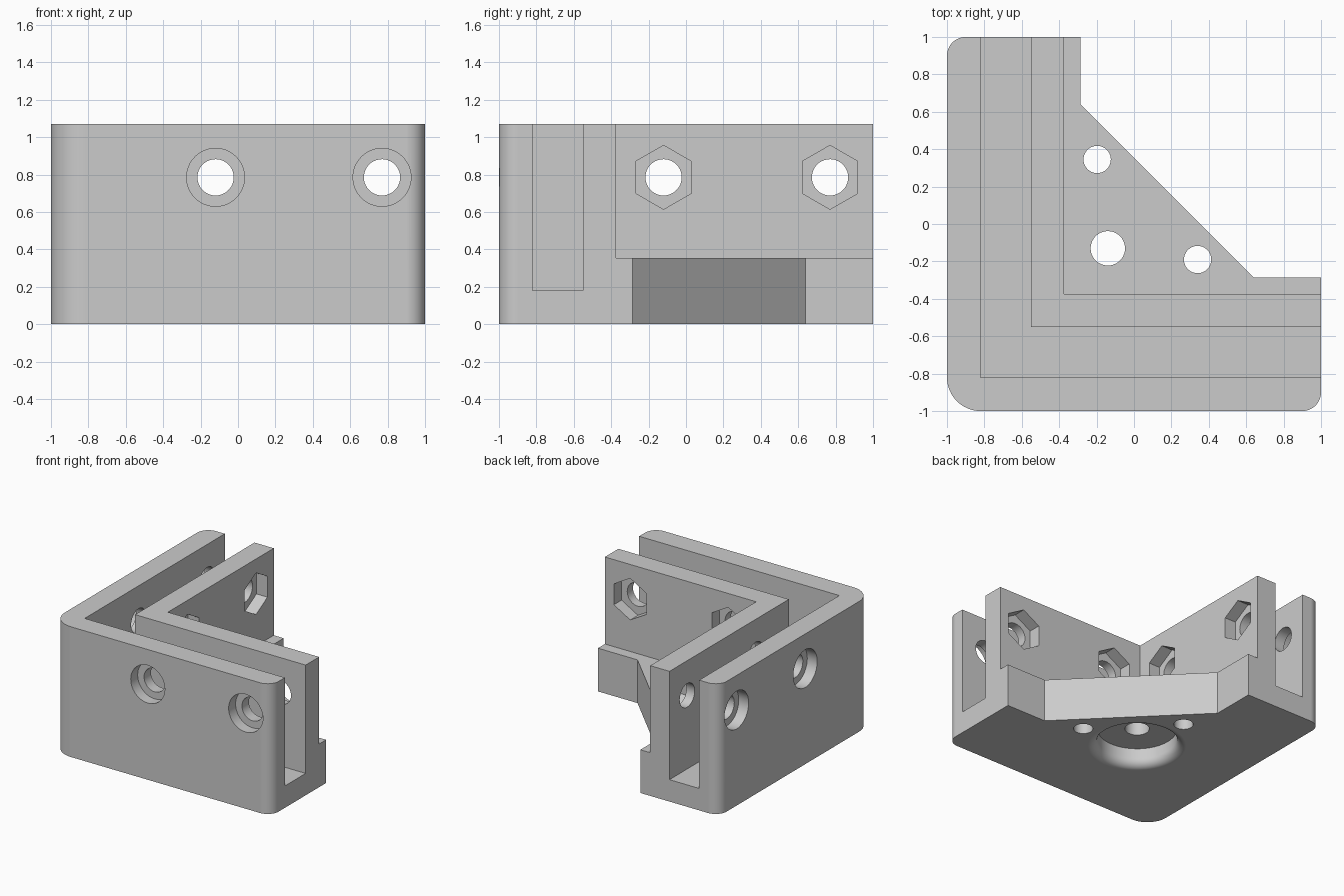
import bpy, bmesh, math
from math import pi, sin, cos

cube = bpy.data.objects.get("Cube")
if cube:
    bpy.data.objects.remove(cube, do_unlink=True)

TOP = 1.07
INNER = -0.375          # inside face of the inner wall
SLOT = (-0.82, -0.55)   # panel slot limits
LEDGE = -0.285          # edge of the base shelf
SHELF_Z = 0.355
BOLT_Z = 0.785

grey = bpy.data.materials.new("plain grey")
grey.use_nodes = True
grey.diffuse_color = (0.6, 0.6, 0.6, 1)
grey.node_tree.nodes["Principled BSDF"].inputs["Base Color"].default_value = (0.6, 0.6, 0.6, 1)


def new_object(name, bm):
    bmesh.ops.recalc_face_normals(bm, faces=bm.faces)
    mesh = bpy.data.meshes.new(name)
    bm.to_mesh(mesh)
    bm.free()
    obj = bpy.data.objects.new(name, mesh)
    bpy.context.collection.objects.link(obj)
    return obj


def prism(name, outline, z0, z1):
    bm = bmesh.new()
    face = bm.faces.new([bm.verts.new((x, y, z0)) for x, y in outline])
    extruded = bmesh.ops.extrude_face_region(bm, geom=[face])["geom"]
    verts = [v for v in extruded if isinstance(v, bmesh.types.BMVert)]
    bmesh.ops.translate(bm, verts=verts, vec=(0, 0, z1 - z0))
    return new_object(name, bm)


def lathe(name, profile, centre, segments=64):
    bm = bmesh.new()
    rings = []
    for r, z in profile:
        rings.append([bm.verts.new((centre[0] + r * cos(2 * pi * i / segments),
                                    centre[1] + r * sin(2 * pi * i / segments), z))
                      for i in range(segments)])
    for a, b in zip(rings, rings[1:]):
        for i in range(segments):
            j = (i + 1) % segments
            bm.faces.new((a[i], a[j], b[j], b[i]))
    bm.faces.new(rings[0])
    bm.faces.new(rings[-1])
    return new_object(name, bm)


def side_drill(axis, along, start, end, radius, sides):
    """Horizontal cutter through the front wall (y) or the side wall (x)."""
    mid = (start + end) / 2
    loc = (along, mid, BOLT_Z) if axis == "y" else (mid, along, BOLT_Z)
    bpy.ops.mesh.primitive_cylinder_add(
        vertices=sides, radius=radius, depth=end - start, location=loc,
        rotation=(pi / 2, 0, 0 if axis == "y" else pi / 2))
    return bpy.context.object


def arc(cx, cy, r, start, steps=12):
    return [(cx + r * cos(start + pi / 2 * i / steps),
             cy + r * sin(start + pi / 2 * i / steps)) for i in range(steps + 1)]


def cut(cutter):
    cutter.hide_render = True
    mod = body.modifiers.new("cut", "BOOLEAN")
    mod.operation = "DIFFERENCE"
    mod.solver = "EXACT"
    mod.object = cutter
    bpy.context.view_layer.objects.active = body
    bpy.ops.object.modifier_apply(modifier=mod.name)
    bpy.data.objects.remove(cutter, do_unlink=True)


# Corner bracket body with rounded outer corners and a chamfered shelf
outline = (arc(-0.82, -0.82, 0.18, pi) + arc(0.9, -0.9, 0.1, 1.5 * pi)
           + [(1, LEDGE), (0.64, LEDGE), (LEDGE, 0.64), (LEDGE, 1)]
           + arc(-0.9, 0.9, 0.1, pi / 2))
body = prism("corner_bracket", outline, 0, TOP)

# Space above the shelf
cut(prism("shelf_cutter", [(INNER, INNER), (2, INNER), (2, 2), (INNER, 2)], SHELF_Z, 2))

# L-shaped panel slot, open at both ends
a, b = SLOT
cut(prism("slot_cutter", [(a, a), (2, a), (2, b), (b, b), (b, 2), (a, 2)], 0.18, 2))

# Bolt holes with round counterbores outside and hexagonal nut pockets inside
for axis in "xy":
    for along in (-0.12, 0.77):
        cut(side_drill(axis, along, -1.1, -0.3, 0.097, 40))
        cut(side_drill(axis, along, -1.1, -0.91, 0.155, 48))
        cut(side_drill(axis, along, INNER - 0.1, -0.25, 0.171, 6))

# Underside recess with a rounded rim
fillet = 0.07
profile = [(0.3, 0.15)]
for i in range(9):
    t = pi / 2 * i / 8
    profile.append((0.3 + fillet * (1 - cos(t)), fillet * (1 - sin(t))))
profile.append((0.3 + fillet, -0.05))
cut(lathe("recess_cutter", profile, (-0.14, -0.13)))

# Vertical holes through the shelf
for x, y, r in ((-0.14, -0.13, 0.092), (-0.197, 0.345, 0.073), (0.34, -0.19, 0.073)):
    cut(lathe("hole_cutter", [(r, -0.1), (r, 0.6)], (x, y), 40))

# Finish: one colour, smooth curves, crisp flat faces
body.data.materials.clear()
body.data.materials.append(grey)
bpy.ops.object.select_all(action="DESELECT")
body.select_set(True)
bpy.context.view_layer.objects.active = body
bpy.ops.object.shade_smooth_by_angle(angle=math.radians(30))
normals = body.modifiers.new("even_normals", "WEIGHTED_NORMAL")
normals.keep_sharp = True
